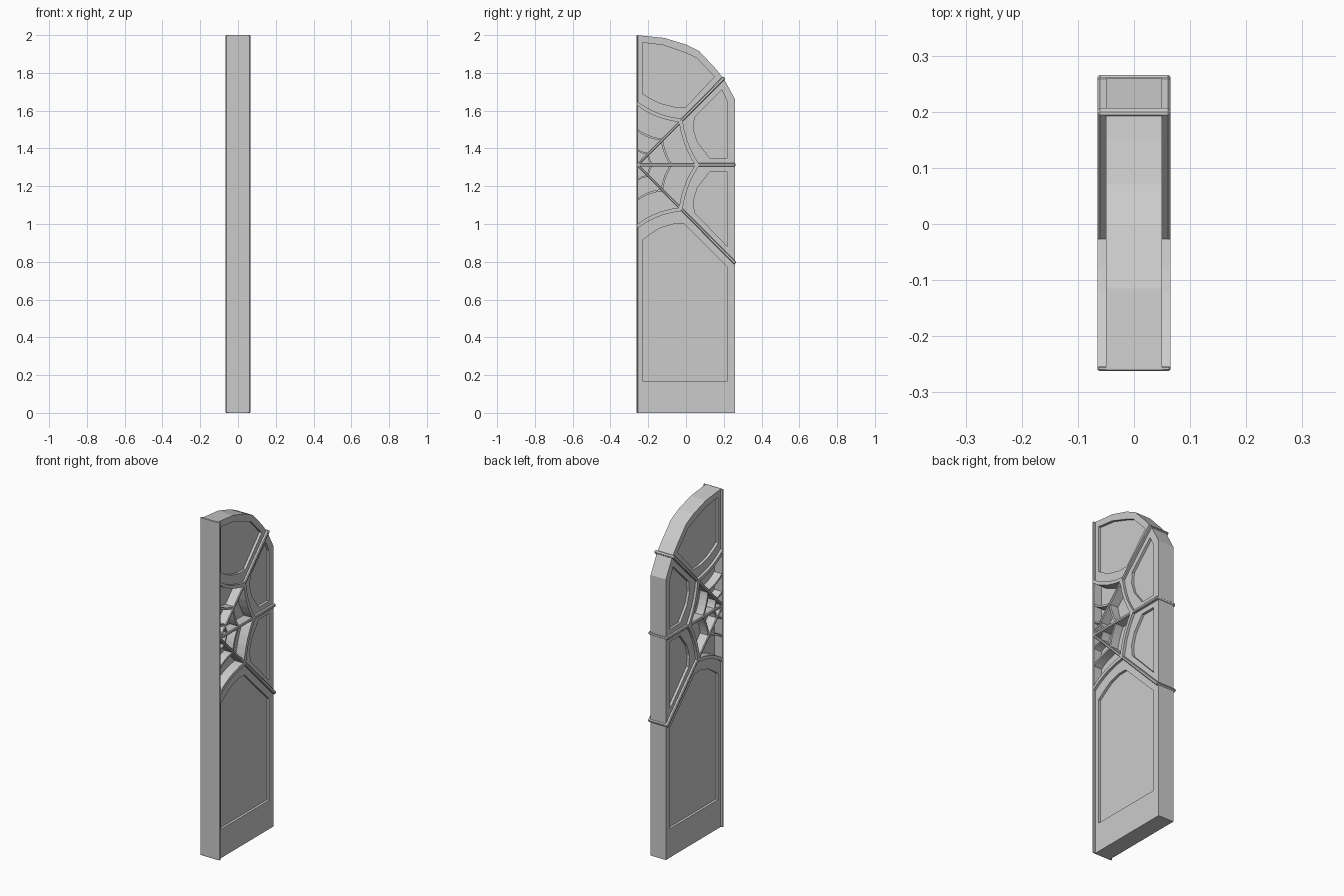
import bpy, bmesh
from mathutils import Vector

cube = bpy.data.objects.get("Cube")
if cube:
    bpy.data.objects.remove(cube, do_unlink=True)

grey = bpy.data.materials.new("door grey")
grey.use_nodes = True
grey.diffuse_color = (0.6, 0.6, 0.6, 1)
grey.node_tree.nodes["Principled BSDF"].inputs["Base Color"].default_value = (0.6, 0.6, 0.6, 1)

HALF = 0.05       # half thickness of the slab
RAISED = 0.065    # half thickness of the web strands
HUB = Vector((-0.26, 1.313))


def prism(name, pts, x0, x1, bevel=0):
    """Extrude a (y, z) outline from x0 to x1."""
    bm = bmesh.new()
    face = bm.faces.new([bm.verts.new((x0, p[0], p[1])) for p in pts])
    ext = bmesh.ops.extrude_face_region(bm, geom=[face])
    verts = [v for v in ext["geom"] if isinstance(v, bmesh.types.BMVert)]
    bmesh.ops.translate(bm, verts=verts, vec=(x1 - x0, 0, 0))
    bmesh.ops.recalc_face_normals(bm, faces=bm.faces)
    mesh = bpy.data.meshes.new(name)
    bm.to_mesh(mesh)
    bm.free()
    mesh.materials.append(grey)
    ob = bpy.data.objects.new(name, mesh)
    bpy.context.collection.objects.link(ob)
    if bevel:
        mod = ob.modifiers.new("soft edge", "BEVEL")
        mod.width, mod.segments = bevel, 1
    return ob


def ribbon(path, width):
    """Outline of a strip that follows a path, kept behind the front edge."""
    sides = [[], []]
    for i, p in enumerate(path):
        t = (path[min(i + 1, len(path) - 1)] - path[max(i - 1, 0)]).normalized()
        n = Vector((-t.y, t.x)) * width / 2
        sides[0].append(p + n)
        sides[1].append(p - n)
    return [(max(p.x, -0.26), p.y) for p in sides[0] + sides[1][::-1]]


def mirrored(pts):
    return [Vector((p[0], 2 * HUB.y - p[1])) for p in pts]


def sagging(a, b, pull=0.89, steps=5):
    """Thread between two points, pulled toward the hub."""
    c = (a + b) / 2 * pull
    return [HUB + a * (1 - t) ** 2 + c * 2 * t * (1 - t) + b * t * t
            for t in (i / steps for i in range(steps + 1))]


def web_ring(scale):
    front, diag, level = (Vector(v) * scale for v in ((0, 0.325), (0.232, 0.235), (0.32, 0)))
    return sagging(front, diag), sagging(diag, level, 0.9)


# Door slab with an arched top
arch = [(-0.26, 2), (-0.115, 1.985), (0, 1.95), (0.07, 1.915),
        (0.15, 1.83), (0.2, 1.77), (0.26, 1.66)]
slab = prism("door_slab", [(-0.26, 0), *arch, (0.26, 0)], -HALF, HALF)

# Recessed panel outlines
upper_side = [(0.19, 1.71), (0.22, 1.645), (0.22, 1.35), (0.125, 1.35),
              (0.06, 1.435), (0.04, 1.5), (0.045, 1.565)]
lower_side = mirrored(upper_side[2:]) + [(0.22, 0.88)]
top_panel = [(-0.23, 1.96), (-0.12, 1.947), (0, 1.905), (0.055, 1.88), (0.15, 1.78),
             (0, 1.62), (-0.06, 1.62), (-0.14, 1.64), (-0.19, 1.665), (-0.23, 1.69)]
bottom_panel = [(-0.23, 0.17), (0.22, 0.17), (0.22, 0.77), (-0.01, 1.0),
                (-0.065, 1.0), (-0.135, 0.98), (-0.19, 0.945), (-0.23, 0.915)]

# Deep opening behind the web
a, b = web_ring(1)
half = a + b[1:]
opening = half + mirrored(half[:-1])[::-1]

cutters = []
for side in (-1, 1):
    for outline in (upper_side, lower_side, top_panel, bottom_panel):
        cutters.append(prism("panel_cutter", outline, side * 0.035, side * 0.1))
    cutters.append(prism("web_cutter", opening, side * 0.008, side * 0.1))
for cutter in cutters:
    mod = slab.modifiers.new("recess", "BOOLEAN")
    mod.operation, mod.solver, mod.object = "DIFFERENCE", "EXACT", cutter
    cutter.hide_render = True
    cutter.hide_set(True)

# Bake the recesses so the helpers can go
bpy.context.view_layer.update()
baked = bpy.data.meshes.new_from_object(slab.evaluated_get(bpy.context.evaluated_depsgraph_get()))
slab.modifiers.clear()
slab.data = baked
for cutter in cutters:
    bpy.data.objects.remove(cutter, do_unlink=True)

# Front edge strip
prism("front_edge_strip", [(-0.262, 0), (-0.262, 2), (-0.253, 2), (-0.253, 0)],
      -RAISED, RAISED, 0.003)

# Straight strands running out from the hub
for name, end in (("upper_strand", (0.203, 1.776)), ("level_strand", (0.262, 1.313)),
                  ("lower_strand", (0.262, 0.791))):
    prism(name, ribbon([HUB, Vector(end)], 0.018), -RAISED, RAISED, 0.004)

# Sagging threads, mirrored above and below the hub
for label, scale, width, depth in (("outer", 1, 0.02, RAISED), ("middle", 0.57, 0.011, 0.058),
                                   ("inner", 0.25, 0.009, 0.058)):
    for part, path in zip(("front", "back"), web_ring(scale)):
        prism(f"{label}_{part}_thread_upper", ribbon(path, width), -depth, depth)
        prism(f"{label}_{part}_thread_lower", ribbon(mirrored(path), width), -depth, depth)
